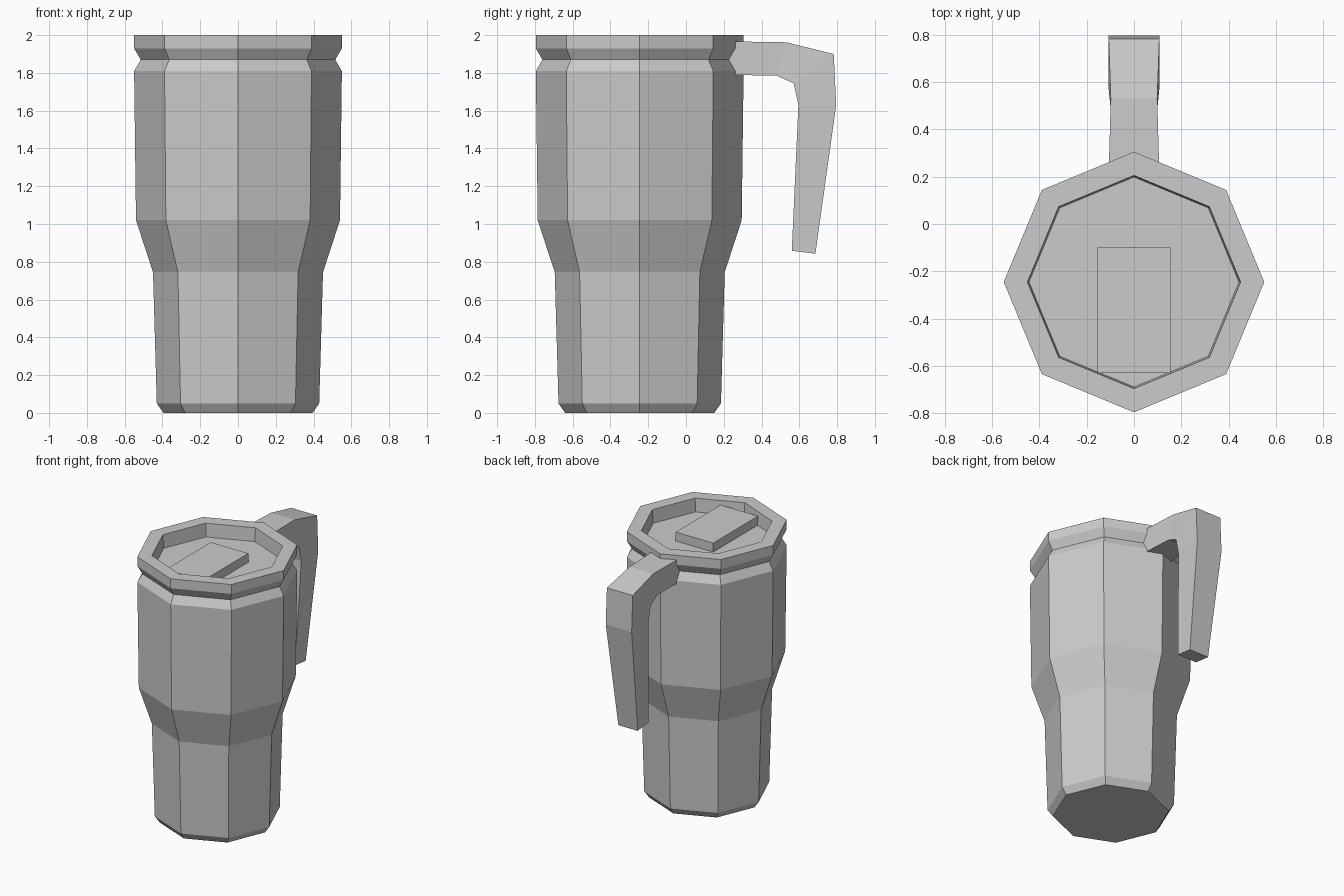
import bpy, bmesh, math
from mathutils import Vector

if "Cube" in bpy.data.objects:
    bpy.data.objects.remove(bpy.data.objects["Cube"])

AXIS_Y = -0.245   # centre line of the cup
SIDES = 8

grey = bpy.data.materials.new("plain grey")
grey.use_nodes = True
grey.diffuse_color = (0.6, 0.6, 0.6, 1)
grey.node_tree.nodes["Principled BSDF"].inputs["Base Color"].default_value = (0.6, 0.6, 0.6, 1)


def loft(name, rings):
    """Bridge a list of closed point rings and cap both ends."""
    bm = bmesh.new()
    loops = [[bm.verts.new(p) for p in ring] for ring in rings]
    for a, b in zip(loops, loops[1:]):
        n = len(a)
        for i in range(n):
            j = (i + 1) % n
            bm.faces.new((a[i], a[j], b[j], b[i]))
    bm.faces.new(loops[0][::-1])
    bm.faces.new(loops[-1])
    bmesh.ops.recalc_face_normals(bm, faces=bm.faces[:])
    mesh = bpy.data.meshes.new(name)
    bm.to_mesh(mesh)
    bm.free()
    mesh.materials.append(grey)
    obj = bpy.data.objects.new(name, mesh)
    bpy.context.collection.objects.link(obj)
    return obj


def octagon(radius, z):
    angles = [math.tau * i / SIDES for i in range(SIDES)]
    return [Vector((radius * math.cos(a), AXIS_Y + radius * math.sin(a), z)) for a in angles]


# Tapered cup body up to the groove under the lid
body = [(0.395, 0), (0.43, 0.05), (0.45, 0.745), (0.54, 1.02), (0.55, 1.81), (0.515, 1.87)]
loft("cup_body", [octagon(r, z) for r, z in body])

# Lid with raised rim and sunken centre
lid = [(0.515, 1.87), (0.55, 1.93), (0.55, 2.0), (0.45, 2.0), (0.443, 1.9)]
loft("lid", [octagon(r, z) for r, z in lid])

# Flat sliding tab resting in the lid
tab_outline = [(-0.155, -0.63), (0.155, -0.63), (0.155, -0.1), (-0.155, -0.1)]
loft("lid_tab", [[(x, y, z) for x, y in tab_outline] for z in (1.89, 1.967)])

# Bent handle: half width, outer (y, z), inner (y, z)
handle = [
    (0.107, (0.215, 1.967), (0.215, 1.79)),
    (0.098, (0.53, 1.962), (0.48, 1.785)),
    (0.107, (0.782, 1.9), (0.57, 1.745)),
    (0.107, (0.795, 1.63), (0.595, 1.63)),
    (0.08, (0.685, 0.843), (0.56, 0.858)),
]
loft("handle", [[(-w, *outer), (w, *outer), (w, *inner), (-w, *inner)]
                for w, outer, inner in handle])
